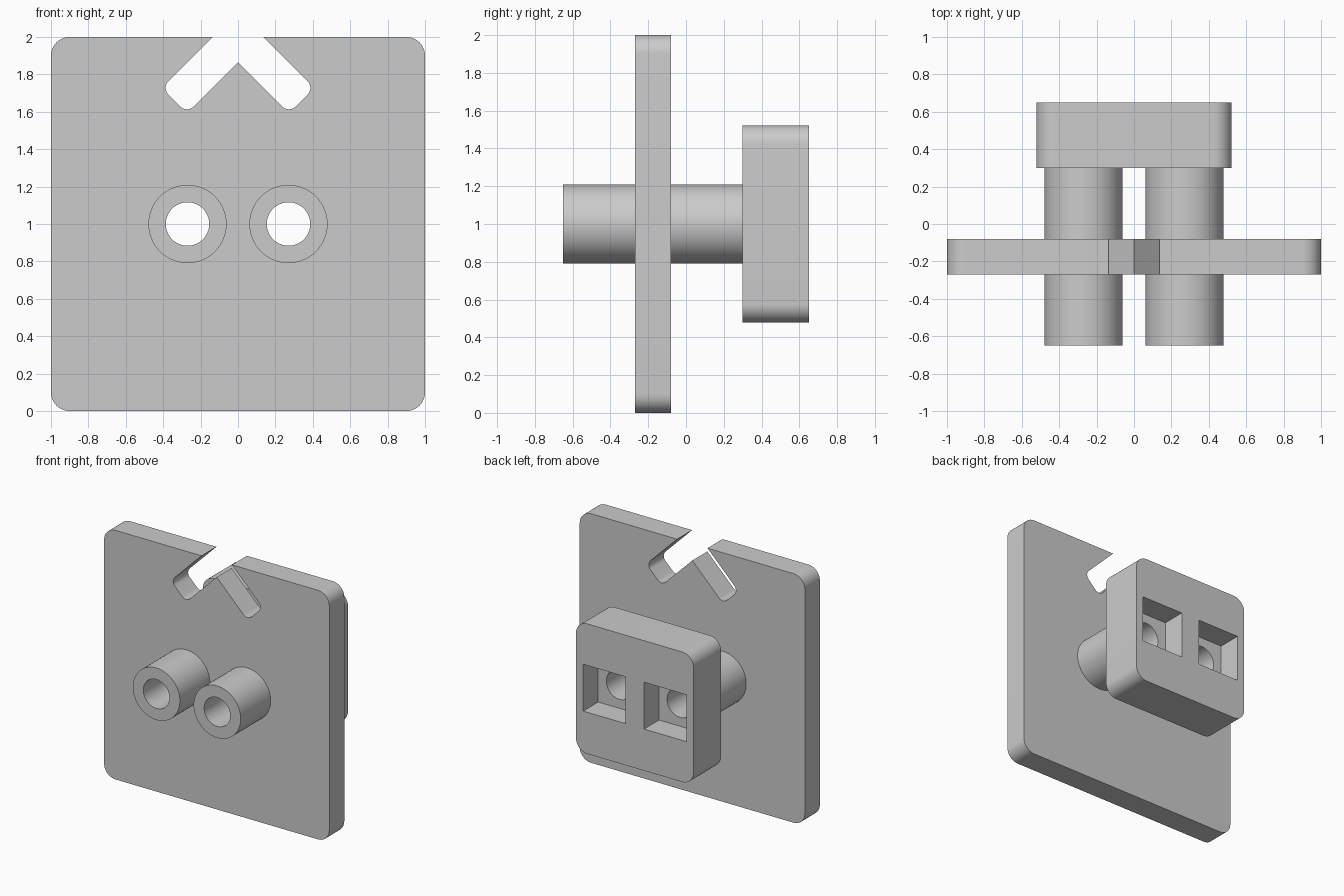
import bpy, bmesh, math
from mathutils import Vector

if "Cube" in bpy.data.objects:
    bpy.data.objects.remove(bpy.data.objects["Cube"])

grey = bpy.data.materials.new("plain grey")
grey.diffuse_color = (0.6, 0.6, 0.6, 1)
grey.use_nodes = True
grey.node_tree.nodes["Principled BSDF"].inputs["Base Color"].default_value = grey.diffuse_color

TUBE_X, MID_Z = 0.27, 1.0


def rounded(points, steps=10):
    """Round the corners of an outline given as (x, z, radius)."""
    out = []
    n = len(points)
    for i, (x, z, r) in enumerate(points):
        p = Vector((x, z))
        if r == 0:
            out.append(p)
            continue
        a = (Vector(points[i - 1][:2]) - p).normalized()
        b = (Vector(points[(i + 1) % n][:2]) - p).normalized()
        half = a.angle(b) / 2
        c = p + (a + b).normalized() * (r / math.sin(half))
        start = p + a * (r / math.tan(half)) - c
        sweep = start.angle_signed(p + b * (r / math.tan(half)) - c)
        ang = math.atan2(start.y, start.x)
        for k in range(steps + 1):
            t = ang - sweep * k / steps
            out.append(c + Vector((math.cos(t), math.sin(t))) * r)
    return out


def prism(name, outline, y0, y1):
    """Extrude an x-z outline from y0 to y1."""
    bm = bmesh.new()
    face = bm.faces.new([bm.verts.new((p[0], y0, p[1])) for p in outline])
    new = bmesh.ops.extrude_face_region(bm, geom=[face])["geom"]
    bmesh.ops.translate(bm, vec=(0, y1 - y0, 0),
                        verts=[v for v in new if isinstance(v, bmesh.types.BMVert)])
    bmesh.ops.recalc_face_normals(bm, faces=bm.faces)
    mesh = bpy.data.meshes.new(name)
    bm.to_mesh(mesh)
    bm.free()
    mesh.materials.append(grey)
    ob = bpy.data.objects.new(name, mesh)
    bpy.context.collection.objects.link(ob)
    return ob


def circle(x, r, n=64):
    return [(x + r * math.cos(2 * math.pi * i / n),
             MID_Z + r * math.sin(2 * math.pi * i / n)) for i in range(n)]


def box(x, half_w, half_h, r=0):
    return rounded([(x + sx * half_w, MID_Z + sz * half_h, r)
                    for sx, sz in ((-1, -1), (1, -1), (1, 1), (-1, 1))])


def combine(target, other, operation):
    """Apply a boolean and remove the helper."""
    mod = target.modifiers.new(operation, 'BOOLEAN')
    mod.object, mod.operation, mod.solver = other, operation, 'EXACT'
    bpy.context.view_layer.objects.active = target
    bpy.ops.object.modifier_apply(modifier=mod.name)
    bpy.data.objects.remove(other)


# Plate outline with the chevron slot open at the top edge
right_half = [(1, 0, 0.1), (1, 2, 0.1), (0.135, 2, 0),
              (0.4075, 1.7275, 0.05), (0.2725, 1.5925, 0.05)]
left_half = [(-x, z, r) for x, z, r in reversed(right_half)]
outline = rounded(right_half + [(0, 1.865, 0)] + left_half)
body = prism("slotted_plate_with_sockets", outline, -0.27, -0.08)

# Rear block and the two tubes that pass through the plate
combine(body, prism("rear_block", box(0, 0.522, 0.522, 0.1), 0.30, 0.65), 'UNION')
for x in (-TUBE_X, TUBE_X):
    combine(body, prism("tube", circle(x, 0.209), -0.65, 0.40), 'UNION')

# Bores right through, opening into square pockets at the back
for x in (-TUBE_X, TUBE_X):
    combine(body, prism("bore", circle(x, 0.116), -0.8, 0.8), 'DIFFERENCE')
    combine(body, prism("pocket", box(x, 0.188, 0.188), 0.46, 0.8), 'DIFFERENCE')

bpy.ops.object.select_all(action='DESELECT')
body.select_set(True)
bpy.context.view_layer.objects.active = body
bpy.ops.object.shade_smooth_by_angle(angle=math.radians(30))
